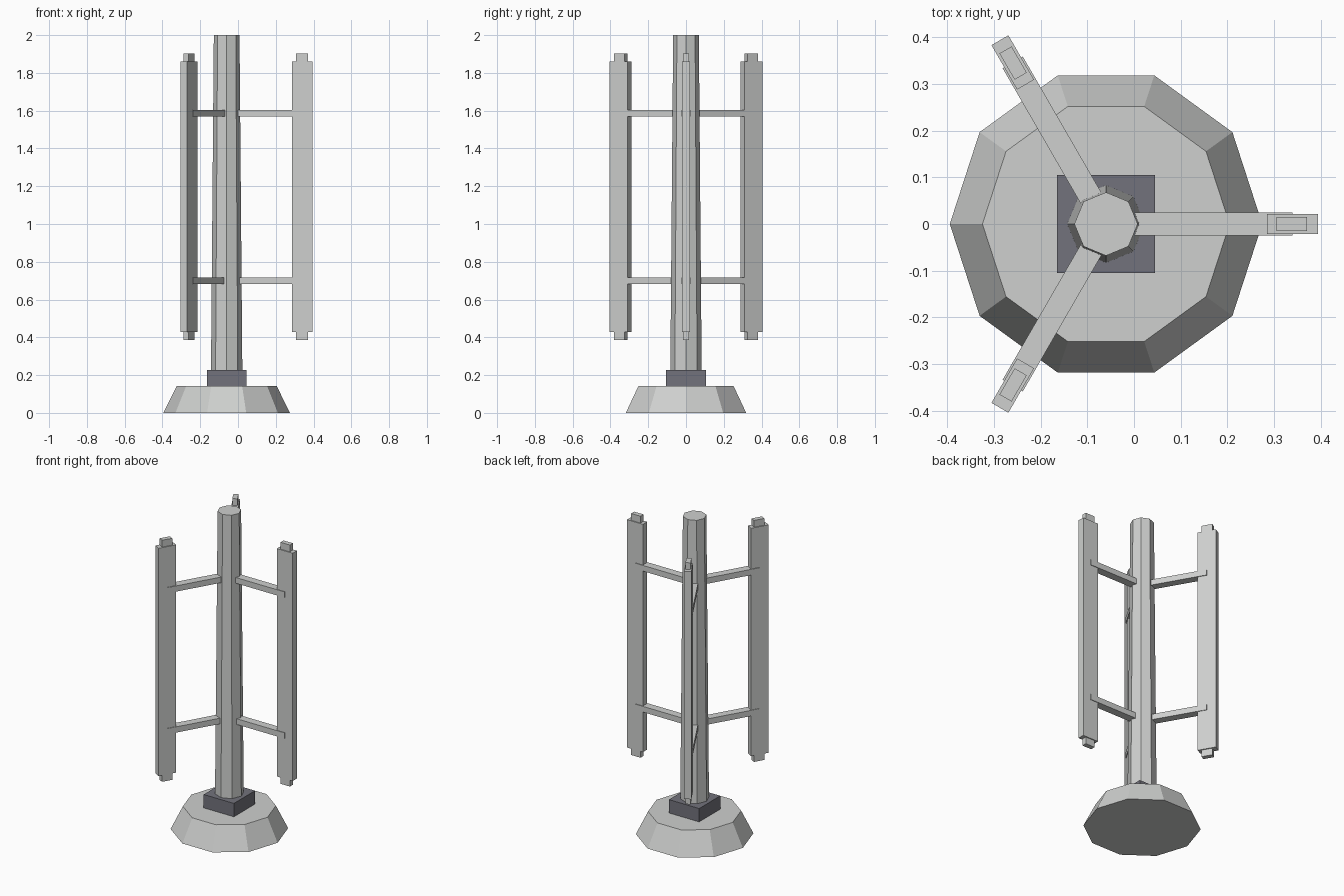
import bpy, bmesh, math
from mathutils import Matrix, Vector

if "Cube" in bpy.data.objects:
    bpy.data.objects.remove(bpy.data.objects["Cube"], do_unlink=True)

AXIS = Vector((-0.06, 0, 0))  # vertical axis of the rotor


def material(name, colour):
    mat = bpy.data.materials.new(name)
    mat.use_nodes = True
    mat.diffuse_color = colour
    bsdf = next(n for n in mat.node_tree.nodes if n.type == 'BSDF_PRINCIPLED')
    bsdf.inputs["Base Color"].default_value = colour
    return mat


light_grey = material("light grey", (0.62, 0.63, 0.62, 1))
slate_grey = material("slate grey", (0.17, 0.17, 0.2, 1))


def finish(name, bm, mat):
    mesh = bpy.data.meshes.new(name)
    bm.to_mesh(mesh)
    bm.free()
    mesh.materials.append(mat)
    obj = bpy.data.objects.new(name, mesh)
    obj.location = AXIS
    bpy.context.collection.objects.link(obj)
    return obj


def taper(name, sides, r_low, r_high, z_low, z_high, mat):
    """Faceted frustum with a corner pointing along +x."""
    bm = bmesh.new()
    rings = []
    for r, z in ((r_low, z_low), (r_high, z_high)):
        angles = [math.tau * i / sides for i in range(sides)]
        rings.append([bm.verts.new((r * math.cos(a), r * math.sin(a), z)) for a in angles])
    low, high = rings
    bm.faces.new(low[::-1])
    bm.faces.new(high)
    for i in range(sides):
        j = (i + 1) % sides
        bm.faces.new((low[i], low[j], high[j], high[i]))
    return finish(name, bm, mat)


def box(name, x, y, z, mat, angle=0):
    """Box from min/max pairs, turned about the rotor axis."""
    bm = bmesh.new()
    spans = (x, y, z)
    centre = Vector([(a + b) / 2 for a, b in spans])
    size = Matrix.Diagonal([b - a for a, b in spans]).to_4x4()
    bmesh.ops.create_cube(bm, size=1, matrix=Matrix.Translation(centre) @ size)
    obj = finish(name, bm, mat)
    obj.rotation_euler.z = angle
    return obj


# Foundation, plinth and mast
taper("foundation", 10, 0.335, 0.265, 0, 0.142, light_grey)
box("plinth", (-0.105, 0.105), (-0.105, 0.105), (0.142, 0.226), slate_grey)
taper("mast", 8, 0.083, 0.068, 0.226, 2, light_grey)

# Three vertical blades, each with end caps and two support arms
for n, side in enumerate(("left", "back", "front")):
    turn = math.tau * n / 3
    box(side + "_blade", (0.345, 0.455), (-0.021, 0.021), (0.428, 1.86), light_grey, turn)
    for end, z in (("lower", (0.385, 0.428)), ("upper", (1.86, 1.903))):
        box(f"{side}_{end}_cap", (0.366, 0.431), (-0.015, 0.015), z, light_grey, turn)
    for level, z in (("lower", 0.7), ("upper", 1.586)):
        box(f"{side}_{level}_arm", (0.055, 0.4), (-0.025, 0.025),
            (z - 0.018, z + 0.018), light_grey, turn)
